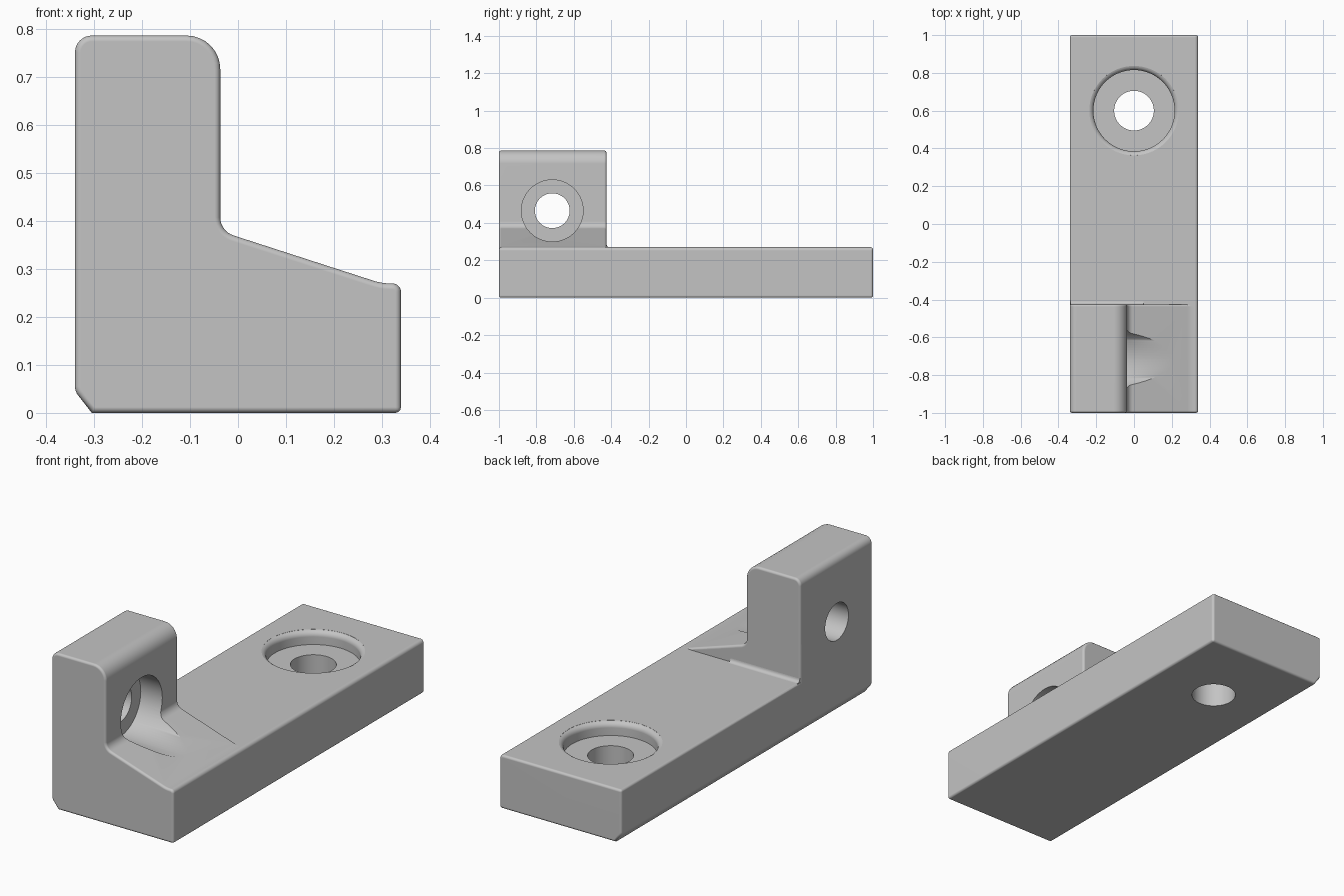
import bpy, bmesh, math
from mathutils import Vector, Matrix

cube = bpy.data.objects.get("Cube")
if cube:
    bpy.data.objects.remove(cube, do_unlink=True)

grey = bpy.data.materials.new("plain_grey")
grey.use_nodes = True
GREY = (0.55, 0.55, 0.55, 1)
grey.diffuse_color = GREY
grey.node_tree.nodes["Principled BSDF"].inputs["Base Color"].default_value = GREY


def make_object(name, bm):
    bmesh.ops.recalc_face_normals(bm, faces=bm.faces)
    mesh = bpy.data.meshes.new(name)
    bm.to_mesh(mesh)
    bm.free()
    mesh.materials.append(grey)
    obj = bpy.data.objects.new(name, mesh)
    bpy.context.collection.objects.link(obj)
    return obj


def apply_all(obj):
    deps = bpy.context.evaluated_depsgraph_get()
    mesh = bpy.data.meshes.new_from_object(obj.evaluated_get(deps))
    obj.modifiers.clear()
    obj.data = mesh


def rounded(corners, steps=8):
    """Turn (x, z, radius) corners into an outline with arcs."""
    out = []
    for i, (x, z, r) in enumerate(corners):
        p = Vector((x, z))
        a = (Vector(corners[i - 1][:2]) - p).normalized()
        b = (Vector(corners[(i + 1) % len(corners)][:2]) - p).normalized()
        if r == 0:
            out.append(p)
            continue
        half = a.angle(b) / 2
        centre = p + (a + b).normalized() * r / math.sin(half)
        start = p + a * r / math.tan(half) - centre
        end = p + b * r / math.tan(half) - centre
        sweep = start.angle(end)
        for k in range(steps + 1):
            t = k / steps
            out.append(centre + (start * math.sin((1 - t) * sweep)
                                 + end * math.sin(t * sweep)) / math.sin(sweep))
    return out


def prism(name, outline, start, end, bevel=0.0):
    """Extrude an x-z outline along y and soften both end rims."""
    bm = bmesh.new()
    face = bm.faces.new([bm.verts.new((p.x, start, p.y)) for p in outline])
    ext = bmesh.ops.extrude_face_region(bm, geom=[face])["geom"]
    bmesh.ops.translate(bm, vec=(0, end - start, 0),
                        verts=[v for v in ext if isinstance(v, bmesh.types.BMVert)])
    obj = make_object(name, bm)
    if bevel:
        mod = obj.modifiers.new("rim", "BEVEL")
        mod.width, mod.segments = bevel, 3
        mod.limit_method, mod.angle_limit = "ANGLE", math.radians(60)
        apply_all(obj)
    return obj


def lathe(name, profile, matrix, sides=72):
    """Spin (radius, height) points around z, then place the result."""
    bm = bmesh.new()
    verts = [bm.verts.new((r, 0, h)) for r, h in profile]
    edges = [bm.edges.new(pair) for pair in zip(verts, verts[1:])]
    bmesh.ops.spin(bm, geom=verts + edges, cent=(0, 0, 0), axis=(0, 0, 1),
                   angle=math.tau, steps=sides)
    bmesh.ops.remove_doubles(bm, verts=bm.verts, dist=0.0001)
    bmesh.ops.transform(bm, matrix=matrix, verts=bm.verts)
    obj = make_object(name, bm)
    obj.hide_render = True
    return obj


def combine(target, tool, operation):
    mod = target.modifiers.new("join", "BOOLEAN")
    mod.object, mod.operation, mod.solver = tool, operation, "EXACT"
    apply_all(target)
    bpy.data.objects.remove(tool, do_unlink=True)


W, TOP, BACK = 0.34, 0.27, -0.425
base = [(-W, 0.045, 0.03), (-0.305, 0, 0), (W, 0, 0), (W, TOP, 0.018)]

# Upright with its sloping foot
bracket = prism("angle_bracket", rounded(base + [
    (0.3, TOP, 0.12), (-0.037, 0.379, 0.04),
    (-0.037, 0.787, 0.07), (-W, 0.787, 0.035)]), -1, BACK, 0.012)

# Long base plate
plate = prism("base_plate", rounded(base + [(-W, TOP, 0)]), -0.6, 1, 0.012)
combine(bracket, plate, "UNION")

# Small fillet behind the upright
R = 0.018
cove = [Vector((BACK - 0.03, TOP - 0.03)), Vector((BACK + R, TOP - 0.03))]
cove += [Vector((BACK + R - R * math.sin(a), TOP + R - R * math.cos(a)))
         for a in (k * math.pi / 12 for k in range(7))]
cove.append(Vector((BACK - 0.03, TOP + R)))
fillet = prism("foot_fillet", cove, -0.05, W - 0.003)
fillet.data.transform(Matrix.Rotation(math.pi / 2, 4, "Z"))
combine(bracket, fillet, "UNION")

# Counterbored hole in the plate, with a rounded lip
lip = [(0.215 + 0.028 * (1 - math.cos(a)), TOP - 0.028 + 0.028 * math.sin(a))
       for a in (k * math.pi / 14 for k in range(7))]
plate_hole = lathe("plate_hole_cutter",
                   [(0, -0.1), (0.105, -0.1), (0.105, 0.203), (0.215, 0.203)]
                   + lip + [(0.243, 0.4), (0, 0.4)],
                   Matrix.Translation((0, 0.6, 0)))
combine(bracket, plate_hole, "DIFFERENCE")

# Counterbored hole through the upright, grooving the slope
side_hole = lathe("side_hole_cutter",
                  [(0, -0.5), (0.093, -0.5), (0.093, -0.157),
                   (0.165, -0.157), (0.165, 0.5), (0, 0.5)],
                  Matrix.Translation((0, -0.715, 0.465))
                  @ Matrix.Rotation(math.pi / 2, 4, "Y"))
combine(bracket, side_hole, "DIFFERENCE")

# Smooth shading with crisp edges
bpy.ops.object.select_all(action="DESELECT")
bracket.select_set(True)
bpy.context.view_layer.objects.active = bracket
bpy.ops.object.shade_smooth_by_angle(angle=math.radians(40))
weighted = bracket.modifiers.new("even_shading", "WEIGHTED_NORMAL")
weighted.keep_sharp = True
